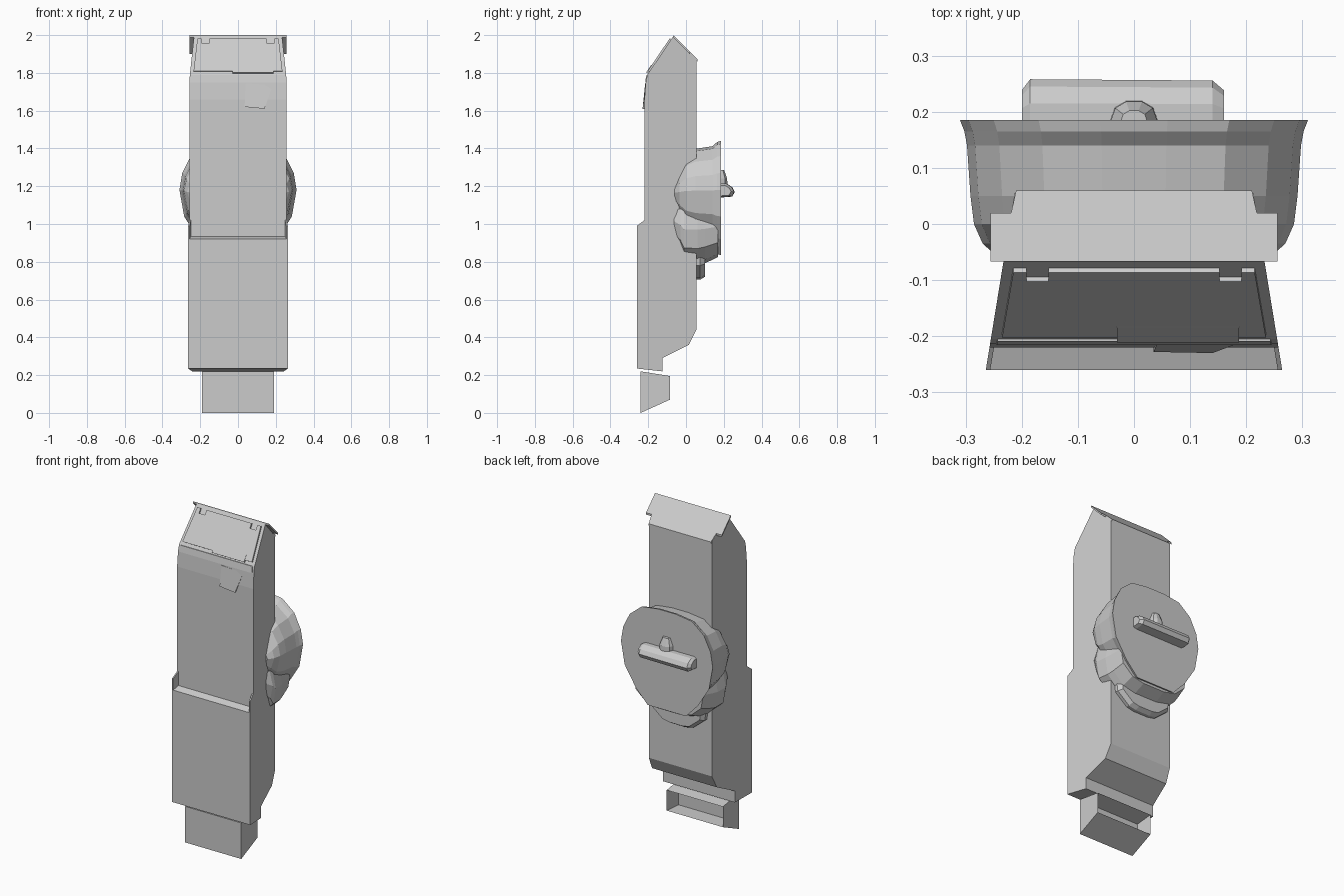
import bpy, bmesh
from mathutils import Vector

if "Cube" in bpy.data.objects:
    bpy.data.objects.remove(bpy.data.objects["Cube"])


def finish(name, bm):
    bmesh.ops.recalc_face_normals(bm, faces=bm.faces)
    me = bpy.data.meshes.new(name)
    bm.to_mesh(me)
    bm.free()
    ob = bpy.data.objects.new(name, me)
    bpy.context.collection.objects.link(ob)
    return ob


def loft(name, rings, cap=True):
    """Bridge closed rings of 3D points, capping both ends."""
    bm = bmesh.new()
    vs = [[bm.verts.new(p) for p in r] for r in rings]
    n = len(vs[0])
    for a, b in zip(vs, vs[1:]):
        for i in range(n):
            j = (i + 1) % n
            bm.faces.new((a[i], a[j], b[j], b[i]))
    if cap:
        bm.faces.new(vs[0])
        bm.faces.new(vs[-1])
    return finish(name, bm)


def prism(name, pts, offset):
    off = Vector(offset)
    return loft(name, [pts, [Vector(p) + off for p in pts]])


def mirror(half):
    """Right-hand outline (x, other) -> closed symmetric outline."""
    return half + [(-x, z) for x, z in reversed(half)]


def width(y):
    """Half width of the housing, tapering towards the back."""
    return 0.2217 - 0.163 * y


# Main housing: side profile swept across a tapered width
profile = [(-.26, .235), (-.26, .92), (-.22, .935), (-.22, 1.66), (-.213, 1.75),
           (-.205, 1.79), (-.067, 1.994), (.055, 1.874), (.055, .44),
           (.015, .36), (-.125, .29), (-.125, .22)]
loft("housing", [[(s * width(y), y, z) for y, z in profile] for s in (-1, 1)])

# Thin side cheeks rising past the front ledge
cheek = [(-.26, .9), (-.26, .99), (-.22, 1.02), (-.2, 1.02), (-.2, .9)]
for s in (-1, 1):
    prism("ledge_cheek", [(s * width(y), y, z) for y, z in cheek], (-s * .008, 0, 0))

# Sloping roof plate with side overhangs
roof = mirror([(.256, -.067), (.256, .02), (.219, .02), (.21, .06)])
prism("roof_plate", [(x, y, 2.0 - (y + .067)) for x, y in roof], (0, 0, -.012))


# Front hatch on the slanted top
def slope(x, t):
    return (x, -.205 + .138 * t, 1.79 + .204 * t)


hatch = mirror([(.235, .08), (.215, .92), (.192, .92), (.192, .8), (.152, .8), (.152, .92)])
prism("front_hatch", [slope(x, t) for x, t in hatch], (0, -.008, .005))
prism("hatch_latch", [slope(x, t) for x, t in ((-.03, .03), (.187, .03), (.187, .22), (-.03, .22))],
      (0, -.01, .006))

# Lip below the hatch and the small badge plate
prism("brow_lip", [(-.245, -.207, 1.755), (.245, -.207, 1.755), (.243, -.2, 1.79), (-.243, -.2, 1.79)],
      (0, -.009, 0))
loft("small_plate", [
    [(.04, -.205, 1.745), (.185, -.205, 1.735), (.14, -.215, 1.61), (.035, -.215, 1.62)],
    [(.04, -.216, 1.745), (.185, -.213, 1.735), (.14, -.23, 1.61), (.035, -.228, 1.62)]])

# Foot block with a recess in its back
foot_profile = [(-.24, 0), (-.24, .22), (-.085, .195), (-.085, .07)]
foot = loft("foot_block", [[(s * .19, y, z) for y, z in foot_profile] for s in (-1, 1)])
bm = bmesh.new()
bm.from_mesh(foot.data)
back = [f for f in bm.faces if f.normal.y > .9]
bmesh.ops.inset_region(bm, faces=back, thickness=.014)
for v in back[0].verts:
    v.co.y -= .1
    v.co.z -= .01
bm.to_mesh(foot.data)
bm.free()

# Rear drum: faceted outline scaled through several depths
drum = mirror([(.06, 1.44), (.17, 1.425), (.25, 1.36), (.295, 1.27), (.31, 1.18),
               (.285, 1.04), (.21, .92), (.13, .835)])
depths = [(.185, 1, 1.0), (.165, .975, .98), (.14, .96, .9), (.05, .94, .85),
          (0, .92, .74), (-.035, .87, .48), (-.06, .78, .25)]
loft("rear_drum", [[(x * sx, y, 1.16 + (z - 1.16) * sz) for x, z in drum]
                   for y, sx, sz in depths])

# Collar under the drum, wrapping the housing sides
collar = mirror([(.24, 1.08), (.262, .97), (.245, .87), (.17, .8), (.08, .78)])
loft("drum_collar", [[(x * sx, y, 1.08 + (z - 1.08) * sz) for x, z in collar]
                     for y, sx, sz in ((-.063, .9, .6), (-.03, .98, .78), (-.01, 1, .98),
                                       (.06, .98, 1), (.1, .95, .96), (.17, .9, .85))])

# Lower crescent strip
crescent = mirror([(.19, .86), (.18, .78), (.1, .715), (.05, .705)])
loft("lower_crescent", [[(x * s, y, .86 + (z - .86) * s) for x, z in crescent]
                        for y, s in ((.04, 1), (.075, 1), (.1, .9))])

# Handle bar and its pivot on the back of the drum
bar = [(.18, 1.215), (.215, 1.215), (.245, 1.195), (.258, 1.17), (.245, 1.145), (.18, 1.14)]
loft("handle_bar", [[(x, .18 + (y - .18) * k, 1.175 + (z - 1.175) * k) for y, z in bar]
                    for x, k in ((-.2, .75), (-.185, 1), (.14, .97), (.16, .75))])
pivot = mirror([(.045, .18), (.035, .208), (.015, .22)])
loft("handle_pivot", [[(x * k, .18 + (y - .18) * k, z) for x, y in pivot]
                      for z, k in ((1.18, 1), (1.24, .95), (1.285, .55))])
